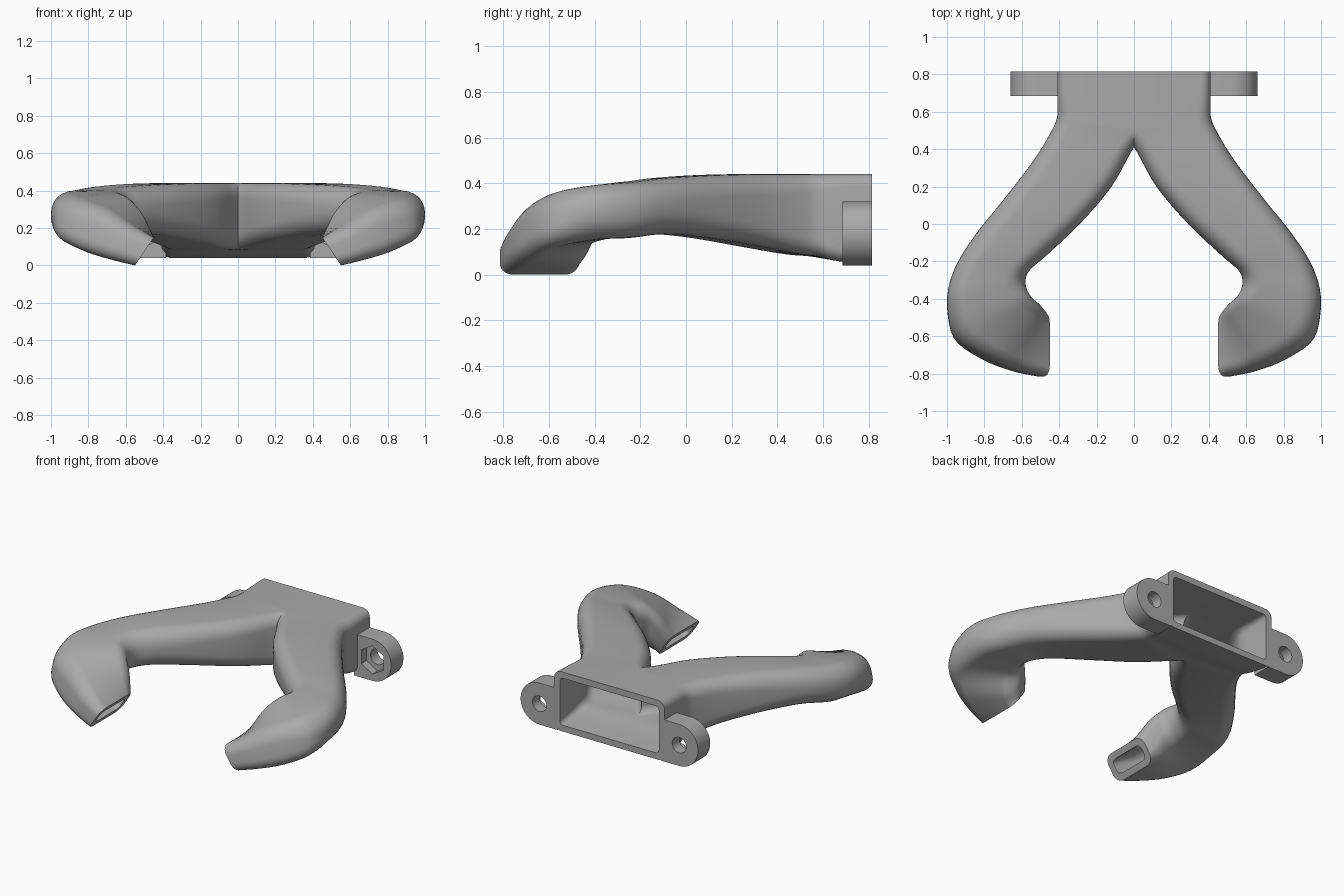
import bpy, bmesh, math
from mathutils import Vector

if "Cube" in bpy.data.objects:
    bpy.data.objects.remove(bpy.data.objects["Cube"], do_unlink=True)

grey = bpy.data.materials.new("plain grey")
grey.use_nodes = True
COLOUR = (0.4, 0.4, 0.4, 1)
grey.diffuse_color = COLOUR
grey.node_tree.nodes["Principled BSDF"].inputs["Base Color"].default_value = COLOUR

# Arm cross-sections: inner edge point, outer edge point, half height (x, z), corner radius
SECTIONS = [
    (-.2, .815, .24, .41, .815, .24, 0, .2, .05),
    (-.2, .66, .25, .41, .66, .25, 0, .19, .06),
    (-.1, .53, .26, .41, .58, .26, 0, .18, .07),
    (0, .41, .265, .435, .51, .265, 0, .175, .08),
    (.12, .2, .282, .53, .35, .282, 0, .158, .09),
    (.29, 0, .297, .69, .14, .297, 0, .138, .1),
    (.47, -.17, .3, .85, -.06, .3, 0, .123, .11),
    (.56, -.25, .29, .96, -.24, .28, 0, .122, .11),
    (.58, -.31, .28, 1, -.42, .27, 0, .12, .11),
    (.565, -.38, .25, .955, -.61, .24, -.03, .12, .1),
    (.53, -.425, .17, .8, -.72, .19, -.05, .12, .09),
    (.505, -.455, .11, .64, -.785, .125, -.05, .095, .075),
    (.5, -.47, .075, .5, -.815, .075, -.05, .075, .06),
]
STEPS = 5


def smooth_path(rows):
    """Catmull-Rom interpolation of every section value."""
    result = []
    last = len(rows) - 1
    for i in range(last):
        quad = [rows[max(i - 1, 0)], rows[i], rows[i + 1], rows[min(i + 2, last)]]
        for k in range(STEPS):
            t = k / STEPS
            result.append([
                b + t / 2 * (c - a + t * (2 * a - 5 * b + 4 * c - d + t * (3 * (b - c) + d - a)))
                for a, b, c, d in zip(*quad)])
    result.append(list(rows[-1]))
    return result


def ring_points(row, wall):
    """Rounded rectangle around a section, shrunk by the wall thickness."""
    inner, outer = Vector(row[0:3]), Vector(row[3:6])
    up = Vector((row[6], 0, row[7]))
    centre, across = (inner + outer) / 2, (outer - inner) / 2
    a, b = across.length - wall, up.length - wall
    across.normalize()
    up.normalize()
    r = min(max(row[8] - wall * 0.6, 0.02), a, b)
    points = []
    for corner, (sx, sy) in enumerate(((1, 1), (-1, 1), (-1, -1), (1, -1))):
        for k in range(8):
            angle = math.pi / 2 * (corner + k / 7)
            points.append(centre + across * (sx * (a - r) + r * math.cos(angle))
                          + up * (sy * (b - r) + r * math.sin(angle)))
    return points


def make_object(name, bm):
    bmesh.ops.recalc_face_normals(bm, faces=bm.faces)
    mesh = bpy.data.meshes.new(name)
    bm.to_mesh(mesh)
    bm.free()
    mesh.materials.append(grey)
    obj = bpy.data.objects.new(name, mesh)
    bpy.context.collection.objects.link(obj)
    return obj


def loft(name, rings):
    bm = bmesh.new()
    loops = [[bm.verts.new(p) for p in ring] for ring in rings]
    for low, high in zip(loops, loops[1:]):
        for i in range(len(low)):
            j = (i + 1) % len(low)
            bm.faces.new((low[i], low[j], high[j], high[i]))
    bm.faces.new(loops[0])
    bm.faces.new(loops[-1])
    return make_object(name, bm)


def prism(name, outline, y_front, y_back):
    """Extrude an x-z outline along y."""
    return loft(name, [[Vector((x, y, z)) for x, z in outline] for y in (y_front, y_back)])


def circle(x, z, radius, sides, start=0.0, sweep=math.tau):
    count = sides if sweep == math.tau else sides - 1
    return [(x + radius * math.cos(start + sweep * k / count),
             z + radius * math.sin(start + sweep * k / count)) for k in range(sides)]


def finish(obj, cutters):
    """Cut, mirror to both sides, apply and shade."""
    bpy.ops.object.select_all(action='DESELECT')
    bpy.context.view_layer.objects.active = obj
    obj.select_set(True)
    for cutter in cutters:
        cut = obj.modifiers.new("cut", 'BOOLEAN')
        cut.operation = 'DIFFERENCE'
        cut.solver = 'EXACT'
        cut.object = cutter
        bpy.ops.object.modifier_apply(modifier=cut.name)
        bpy.data.objects.remove(cutter, do_unlink=True)
    mirror = obj.modifiers.new("mirror", 'MIRROR')
    mirror.use_bisect_axis[0] = True
    mirror.use_clip = True
    bpy.ops.object.modifier_apply(modifier=mirror.name)
    bpy.ops.object.shade_smooth_by_angle(angle=math.radians(32))


# Hollow forked duct
path = smooth_path(SECTIONS)
duct = loft("forked_duct", [ring_points(row, 0) for row in path])
hollow = [ring_points(row, 0.042) for row in path]
hollow.insert(0, [p + Vector((0, 0.03, 0)) for p in hollow[0]])
hollow.append([p + Vector((-0.05, 0, -0.03)) for p in hollow[-1]])
finish(duct, [loft("duct_hollow", hollow)])

# Mounting ears with a bolt hole and a hexagonal nut pocket
HOLE_X, HOLE_Z, EAR_R = 0.52, 0.18, 0.14
ear_outline = circle(HOLE_X, HOLE_Z, EAR_R, 25, -math.pi / 2, math.pi)
ear_outline += [(0.385, HOLE_Z + EAR_R), (0.385, HOLE_Z - EAR_R)]
ears = prism("mounting_ears", ear_outline, 0.685, 0.815)
bolt_hole = prism("bolt_hole", circle(HOLE_X, HOLE_Z, 0.052, 32), 0.6, 0.9)
nut_pocket = prism("nut_pocket", circle(HOLE_X, HOLE_Z, 0.095, 6, math.pi / 6), 0.6, 0.74)
finish(ears, [bolt_hole, nut_pocket])
